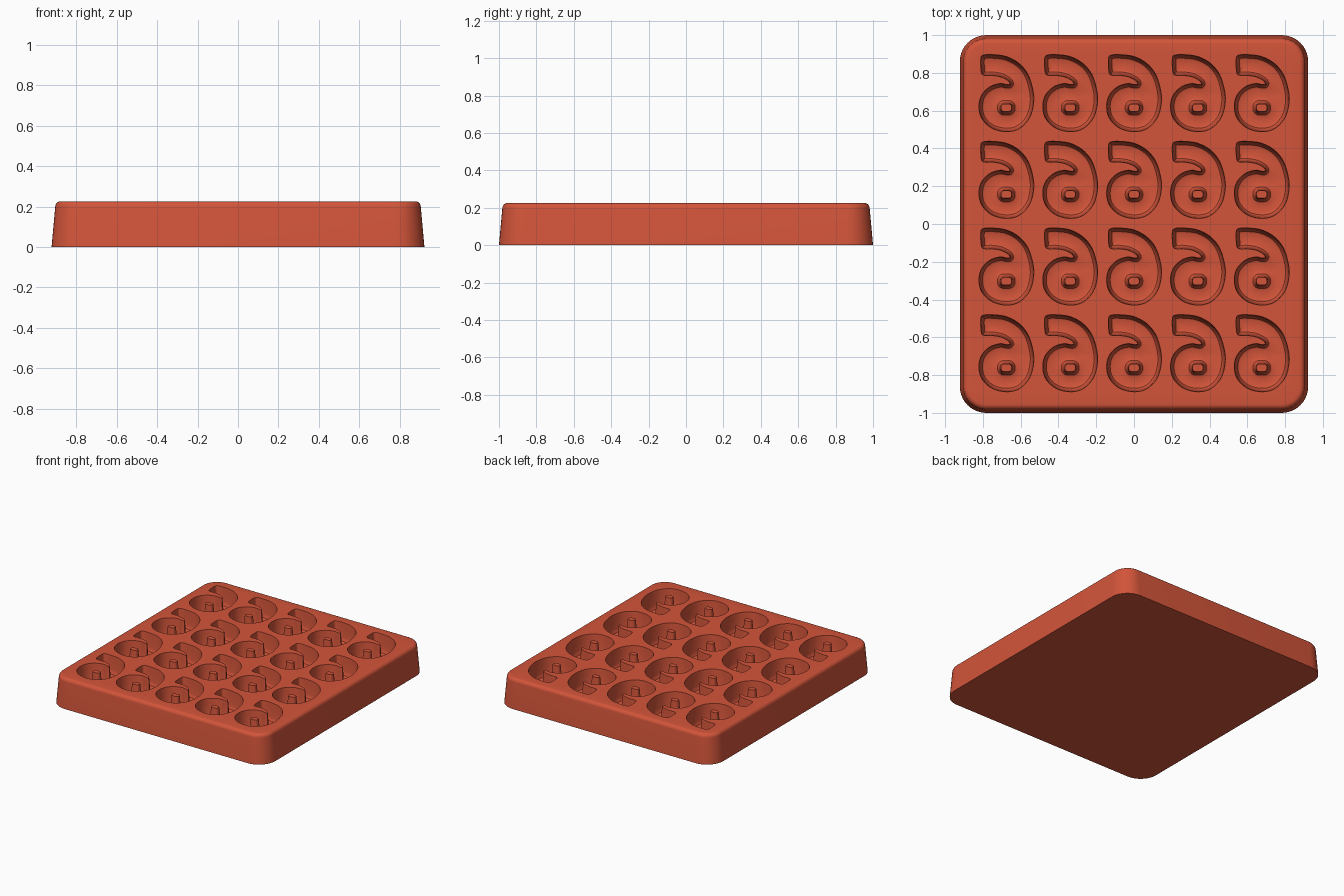
import bpy, bmesh, math
from mathutils import Vector

cube = bpy.data.objects.get("Cube")
if cube:
    bpy.data.objects.remove(cube, do_unlink=True)

HEIGHT = 0.226
COLUMNS, ROWS = 5, 4
PITCH_X, PITCH_Y = 0.338, 0.459

# Curl-shaped cavity outline, clockwise, in hundredths
CURL = [(-13.5, 18.3), (-11.9, 20.1), (-7, 20.3), (0, 19.3), (6.6, 15.8),
        (11.4, 10), (14, 2), (14.5, -5), (12.4, -13), (7, -18.8),
        (0, -20.5), (-7.7, -18.6), (-13, -13.5), (-14.5, -7), (-13, -1),
        (-8.7, 3.3), (-3.4, 5), (0, 4.5), (1.9, 4.7), (0.8, 6.6),
        (-2.9, 8.5), (-7.7, 9.3), (-11.4, 9.3), (-13.2, 10.8)]

# Wall profile of a cavity: (distance from rim, depth), with a filleted foot
WALL = [(0, 0), (0.003, 0.03), (0.008, 0.105), (0.012, 0.122),
        (0.019, 0.134), (0.028, 0.138)]


def smooth_loop(points, steps=5):
    """Closed Catmull-Rom curve through the points."""
    pts = [Vector(p) / 100 for p in points]
    n = len(pts)
    out = []
    for i in range(n):
        a, b, c, d = (pts[(i + k) % n] for k in (-1, 0, 1, 2))
        for s in range(steps):
            t = s / steps
            out.append(b + (c - a) * t / 2
                       + (a - b * 2.5 + c * 2 - d / 2) * t ** 2
                       + (b * 3 - c * 3 + d - a) * t ** 3 / 2)
    return out


def inset_loop(loop, distance):
    """Move a clockwise loop inwards along its normals."""
    n = len(loop)
    out = []
    for i, p in enumerate(loop):
        d = (loop[(i + 1) % n] - loop[i - 1]).normalized()
        out.append(p + Vector((d.y, -d.x)) * distance)
    return out


def rounded_rect(half_x, half_y, radius, steps=10):
    out = []
    for corner, (sx, sy) in enumerate([(1, 1), (-1, 1), (-1, -1), (1, -1)]):
        for s in range(steps + 1):
            a = math.pi / 2 * (corner + s / steps)
            out.append(Vector((sx * (half_x - radius) + radius * math.cos(a),
                               sy * (half_y - radius) + radius * math.sin(a))))
    return out


def add_ring(bm, loop, z, centre=Vector((0, 0))):
    return [bm.verts.new((p.x + centre.x, p.y + centre.y, z)) for p in loop]


def bridge(bm, rings):
    for low, high in zip(rings, rings[1:]):
        n = len(low)
        for i in range(n):
            j = (i + 1) % n
            bm.faces.new((low[i], low[j], high[j], high[i]))


def fill(bm, rings):
    """Fill the flat region between an outer ring and its holes."""
    edges = []
    for ring in rings:
        for i, v in enumerate(ring):
            w = ring[(i + 1) % len(ring)]
            edges.append(bm.edges.get((v, w)) or bm.edges.new((v, w)))
    bmesh.ops.triangle_fill(bm, use_beauty=True, edges=edges, normal=(0, 0, 1))


bm = bmesh.new()

# Tray body: drafted sides with a rounded top edge
edge_radius = 0.028
sections = [(0, 0)]
for s in range(6):
    a = math.pi / 2 * s / 5
    sections.append((0.018 + edge_radius * (1 - math.cos(a)),
                     HEIGHT - edge_radius * (1 - math.sin(a))))
body = [add_ring(bm, rounded_rect(0.922 - inset, 1 - inset, 0.14 - inset), z)
        for inset, z in sections]
bridge(bm, body)
bm.faces.new(body[0])

# Grid of cavities, each with a small post in the bowl
curl = smooth_loop(CURL)
rims = []
for column in range(COLUMNS):
    for row in range(ROWS):
        centre = Vector(((column - (COLUMNS - 1) / 2) * PITCH_X,
                         (row - (ROWS - 1) / 2) * PITCH_Y + 0.005))
        wall = [add_ring(bm, inset_loop(curl, d), HEIGHT - z, centre)
                for d, z in WALL]
        post_centre = centre + Vector((0, -0.078))
        post = [add_ring(bm, rounded_rect(0.028 + d, 0.02 + d, 0.016 + d, 5),
                         HEIGHT - z, post_centre) for d, z in WALL]
        bridge(bm, wall)
        bridge(bm, post)
        bm.faces.new(post[0])
        fill(bm, [wall[-1], post[-1]])
        rims.append(wall[0])

# Top surface around the cavities
fill(bm, [body[-1]] + rims)
bmesh.ops.recalc_face_normals(bm, faces=bm.faces)

mesh = bpy.data.meshes.new("mould_tray")
bm.to_mesh(mesh)
bm.free()
tray = bpy.data.objects.new("mould_tray", mesh)
bpy.context.collection.objects.link(tray)

# Terracotta red silicone
colour = (0.65, 0.09, 0.042, 1)
material = bpy.data.materials.new("terracotta_red")
material.use_nodes = True
material.diffuse_color = colour
material.node_tree.nodes["Principled BSDF"].inputs["Base Color"].default_value = colour
mesh.materials.append(material)

bpy.context.view_layer.objects.active = tray
tray.select_set(True)
bpy.ops.object.shade_smooth_by_angle(angle=math.radians(35))
